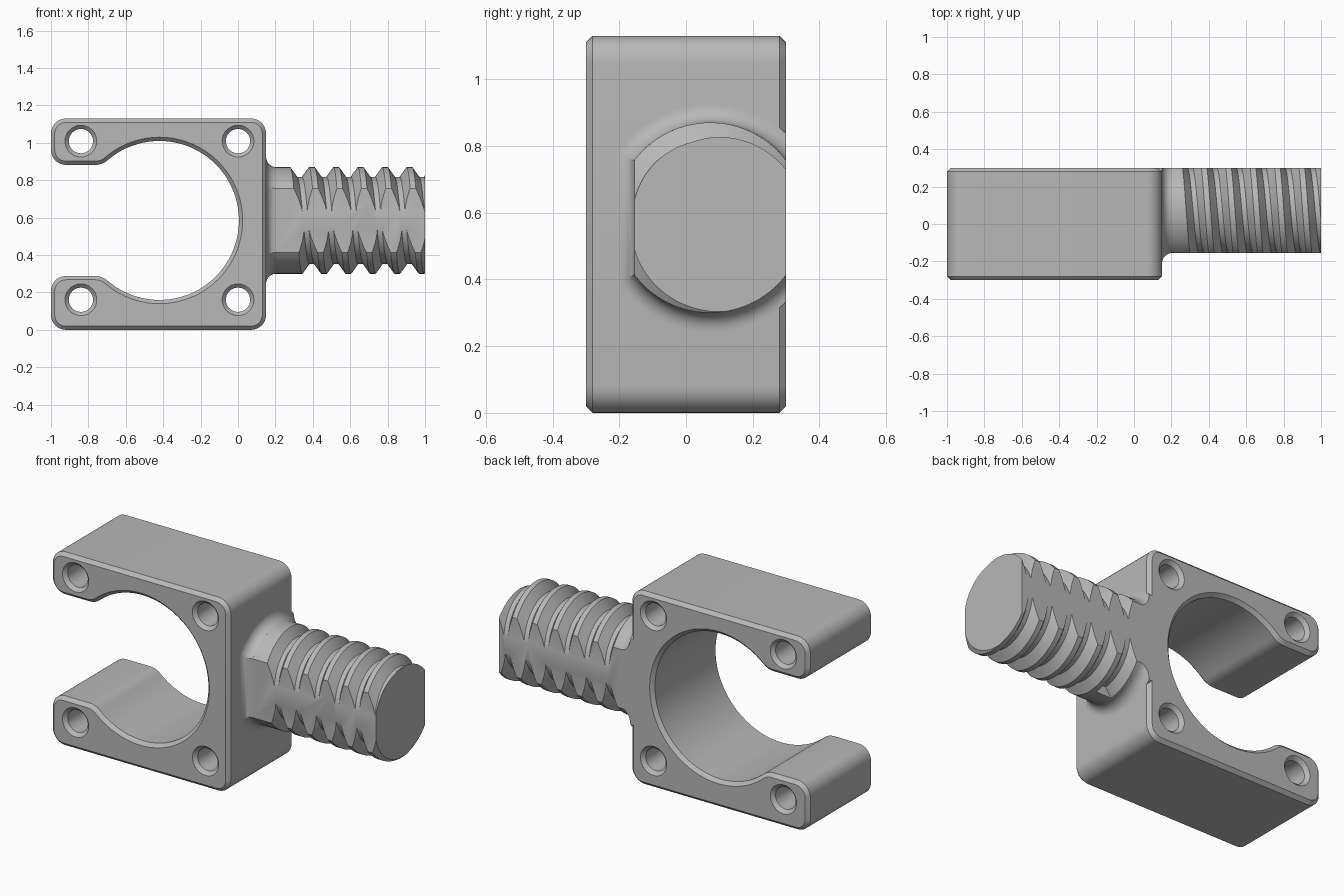
import bpy
import bmesh
from math import sin, cos, acos, atan2, pi, radians, sqrt

if "Cube" in bpy.data.objects:
    bpy.data.objects.remove(bpy.data.objects["Cube"], do_unlink=True)

GREY = (0.48, 0.48, 0.48, 1)
mat = bpy.data.materials.new("plain grey")
mat.use_nodes = True
mat.diffuse_color = GREY
bsdf = next(n for n in mat.node_tree.nodes if n.type == "BSDF_PRINCIPLED")
bsdf.inputs["Base Color"].default_value = GREY


def finish(name, bm):
    """Turn a bmesh into a smooth-shaded object with sharp edges kept."""
    bmesh.ops.recalc_face_normals(bm, faces=bm.faces[:])
    mesh = bpy.data.meshes.new(name)
    bm.to_mesh(mesh)
    bm.free()
    mesh.materials.append(mat)
    obj = bpy.data.objects.new(name, mesh)
    bpy.context.collection.objects.link(obj)
    bpy.ops.object.select_all(action="DESELECT")
    obj.select_set(True)
    bpy.context.view_layer.objects.active = obj
    bpy.ops.object.shade_smooth_by_angle(angle=radians(28))


def loft(bm, rings):
    """Bridge closed rings of points; return the rings of vertices."""
    rows = [[bm.verts.new(p) for p in ring] for ring in rings]
    for a, b in zip(rows, rows[1:]):
        for i in range(len(a)):
            bm.faces.new((a[i - 1], a[i], b[i], b[i - 1]))
    return rows


def arc(cx, cz, r, a0, a1, n):
    return [(cx + r * cos(a0 + (a1 - a0) * i / n),
             cz + r * sin(a0 + (a1 - a0) * i / n)) for i in range(n + 1)]


# Clamp body: open C profile, every edge chamfered front and back
MID = 0.585                      # height of opening and stud axis
LEFT, RIGHT, TOP = -1.0, 0.15, 1.13
CORNER, LIP, BORE = 0.08, 0.1, 0.425
BORE_X = -0.42
ARM = 0.297                      # half gap between the arms
CHAMFER, HALF = 0.02, 0.3


def body_outline(c):
    """Profile inset by c; arcs keep their centres."""
    r, q = CORNER - c, pi / 2
    xl, xr = LEFT + CORNER, RIGHT - CORNER
    dz = ARM + LIP
    dx = sqrt((BORE + LIP) ** 2 - dz ** 2)
    a = atan2(dz, dx)
    pts = arc(xl, CORNER, r, 2 * q, 3 * q, 8)
    pts += arc(xr, CORNER, r, 3 * q, 4 * q, 8)
    pts += arc(xr, TOP - CORNER, r, 0, q, 8)
    pts += arc(xl, TOP - CORNER, r, q, 2 * q, 8)
    pts += arc(xl, MID + ARM + CORNER, r, 2 * q, 3 * q, 8)
    pts += arc(BORE_X - dx, MID + dz, LIP - c, 3 * q, 4 * q - a, 8)
    pts += arc(BORE_X, MID, BORE + c, pi - a, a - pi, 64)[1:-1]
    pts += arc(BORE_X - dx, MID - dz, LIP - c, a, q, 8)
    pts += arc(xl, MID - ARM - CORNER, r, q, 2 * q, 8)
    # drop the repeated point where two arcs meet
    return pts


def hole_outline(x, z):
    return lambda c: arc(x, z, 0.065 + c, 0, 2 * pi, 32)[:-1]


outlines = [body_outline]
for hx in (-0.84, 0.0):
    for side in (-1, 1):
        outlines.append(hole_outline(hx, MID + side * 0.424))

bm = bmesh.new()
levels = [(-HALF, CHAMFER), (CHAMFER - HALF, 0), (HALF - CHAMFER, 0), (HALF, CHAMFER)]
for outline in outlines:
    loft(bm, [[(x, y, z) for x, z in outline(c)] for y, c in levels])
bmesh.ops.remove_doubles(bm, verts=bm.verts[:], dist=0.00001)
for y in (-HALF, HALF):
    rim = [e for e in bm.edges if e.is_boundary
           and all(abs(v.co.y - y) < 0.001 for v in e.verts)]
    bmesh.ops.triangle_fill(bm, edges=rim, use_beauty=True, normal=(0, y, 0))
finish("clamp_body", bm)

# Stud: round bar with a flat at front and back
AXIS_Y = 0.0725
R_CREST, R_ROOT, FLAT = 0.285, 0.233, 0.2275
ROOT_END, FLARE = 0.205, 0.055


def stud_ring(x, d):
    """Bar section grown by d, except at the back flat."""
    r = R_CREST + d
    a0, a1 = acos(FLAT / r), pi - acos((FLAT + d) / r)
    half = arc(AXIS_Y, MID, r, a0, a1, 32)
    lower = arc(AXIS_Y, MID, r, -a1, -a0, 32)
    return [(x, y, z) for y, z in half + lower]


# Flared root that blends the stud into the body
bm = bmesh.new()
rings = [stud_ring(RIGHT - CHAMFER, FLARE)]
for i in range(11):
    t = pi / 2 * (1 - i / 10)
    rings.append(stud_ring(ROOT_END - FLARE * sin(t), FLARE * (1 - cos(t))))
rows = loft(bm, rings)
bm.faces.new(rows[0])
bm.faces.new(rows[-1])
finish("stud_root", bm)

# Threaded stud: the grid follows the helix so crests and roots stay crisp
PITCH, START, STEPS, TURNS = 0.1305, 0.264, 96, 7
EDGE, FLOOR = PITCH / 2 - 0.015, 0.0135
bm = bmesh.new()
columns = []
for s in range(STEPS + 1):
    t = -pi / 2 + 2 * pi * s / STEPS
    stations = [(ROOT_END, R_CREST), (ROOT_END + 0.005, R_CREST)]
    for k in range(TURNS):
        g = START + PITCH * (k + s / STEPS)
        stations += [(g - EDGE, R_CREST), (g - FLOOR, R_ROOT),
                     (g + FLOOR, R_ROOT), (g + EDGE, R_CREST)]
    columns.append([bm.verts.new((x, AXIS_Y + r * cos(t), MID + r * sin(t)))
                    for x, r in stations])
for a, b in zip(columns, columns[1:]):
    for i in range(len(a) - 1):
        bm.faces.new((a[i], a[i + 1], b[i + 1], b[i]))
# wall where the groove begins
bm.faces.new(columns[0][1:7])
bmesh.ops.remove_doubles(bm, verts=bm.verts[:], dist=0.00001)


def close_at(axis, value):
    """Cap the open loop lying on one plane."""
    rim = [e for e in bm.edges if e.is_boundary
           and all(abs(v.co[axis] - value) < 0.0001 for v in e.verts)]
    bmesh.ops.edgeloop_fill(bm, edges=rim)


def trim(axis, value, sign):
    co, no = [0, 0, 0], [0, 0, 0]
    co[axis], no[axis] = value, sign
    bmesh.ops.bisect_plane(bm, geom=bm.verts[:] + bm.edges[:] + bm.faces[:],
                           dist=0.000001, plane_co=co, plane_no=no, clear_outer=True)
    close_at(axis, value)


close_at(0, ROOT_END)
trim(0, 1.0, 1)
trim(1, AXIS_Y - FLAT, -1)
trim(1, AXIS_Y + FLAT, 1)
finish("threaded_stud", bm)
